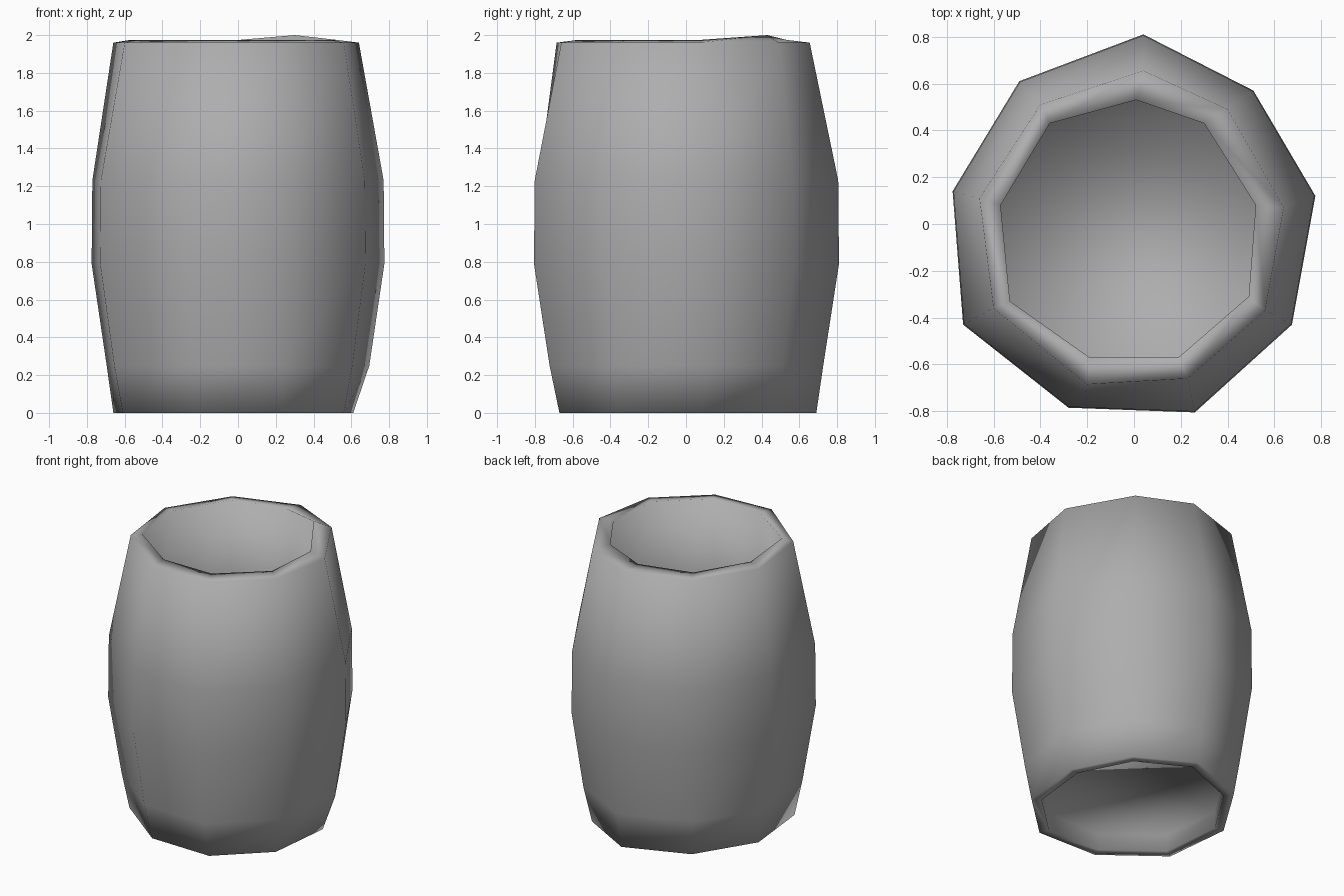
import bpy, bmesh

# Hand-cut, uneven nine-sided outlines (x, y): foot, widest belly, top rim edge, mouth edge
FOOT = [(0.03, 0.69), (-0.41, 0.52), (-0.66, 0.12), (-0.61, -0.36), (-0.22, -0.66),
        (0.24, -0.67), (0.56, -0.37), (0.61, 0.09), (0.41, 0.48)]
BELLY = [(0.04, 0.81), (-0.49, 0.61), (-0.775, 0.14), (-0.73, -0.43), (-0.28, -0.785),
         (0.26, -0.805), (0.675, -0.43), (0.775, 0.12), (0.51, 0.57)]
RIM = [(0.04, 0.655), (-0.40, 0.51), (-0.66, 0.11), (-0.60, -0.36), (-0.20, -0.685),
       (0.23, -0.66), (0.56, -0.37), (0.64, 0.07), (0.40, 0.49)]
MOUTH = [(0.01, 0.53), (-0.36, 0.43), (-0.57, 0.08), (-0.53, -0.33), (-0.19, -0.57),
         (0.19, -0.57), (0.49, -0.31), (0.52, 0.08), (0.30, 0.43)]

# Rings from the recessed underside, up the outside, over the rim, down to the floor
RINGS = [
    (FOOT, 0.90, 0.12),
    (FOOT, 0.90, 0.00),
    (FOOT, 1.00, 0.00),
    (BELLY, 0.897, 0.25),
    (BELLY, 1.00, 0.79),
    (BELLY, 0.995, 1.23),
    (RIM, 1.00, 1.96),
    (MOUTH, 1.00, 1.975),
    (MOUTH, 1.22, 1.22),
    (MOUTH, 1.22, 0.80),
    (MOUTH, 1.08, 0.24),
]

bm = bmesh.new()
loops = [[bm.verts.new((x * s, y * s, z)) for x, y in outline] for outline, s, z in RINGS]
loops[7][8].co.z = 2.0  # raised chip on the rim

# Walls
for low, high in zip(loops, loops[1:]):
    for i in range(9):
        j = (i + 1) % 9
        bm.faces.new((low[i], low[j], high[j], high[i]))

# Underside and inner floor
bm.faces.new(loops[0][::-1])
bm.faces.new(loops[-1])
bmesh.ops.recalc_face_normals(bm, faces=bm.faces)
for f in bm.faces:
    f.smooth = True

mesh = bpy.data.meshes.new("barrel_cup")
bm.to_mesh(mesh)
bm.free()

# Dark grey clay
clay = bpy.data.materials.new("dark_grey")
clay.diffuse_color = (0.42, 0.42, 0.42, 1)
mesh.materials.append(clay)
bpy.context.collection.objects.link(bpy.data.objects.new("barrel_cup", mesh))
